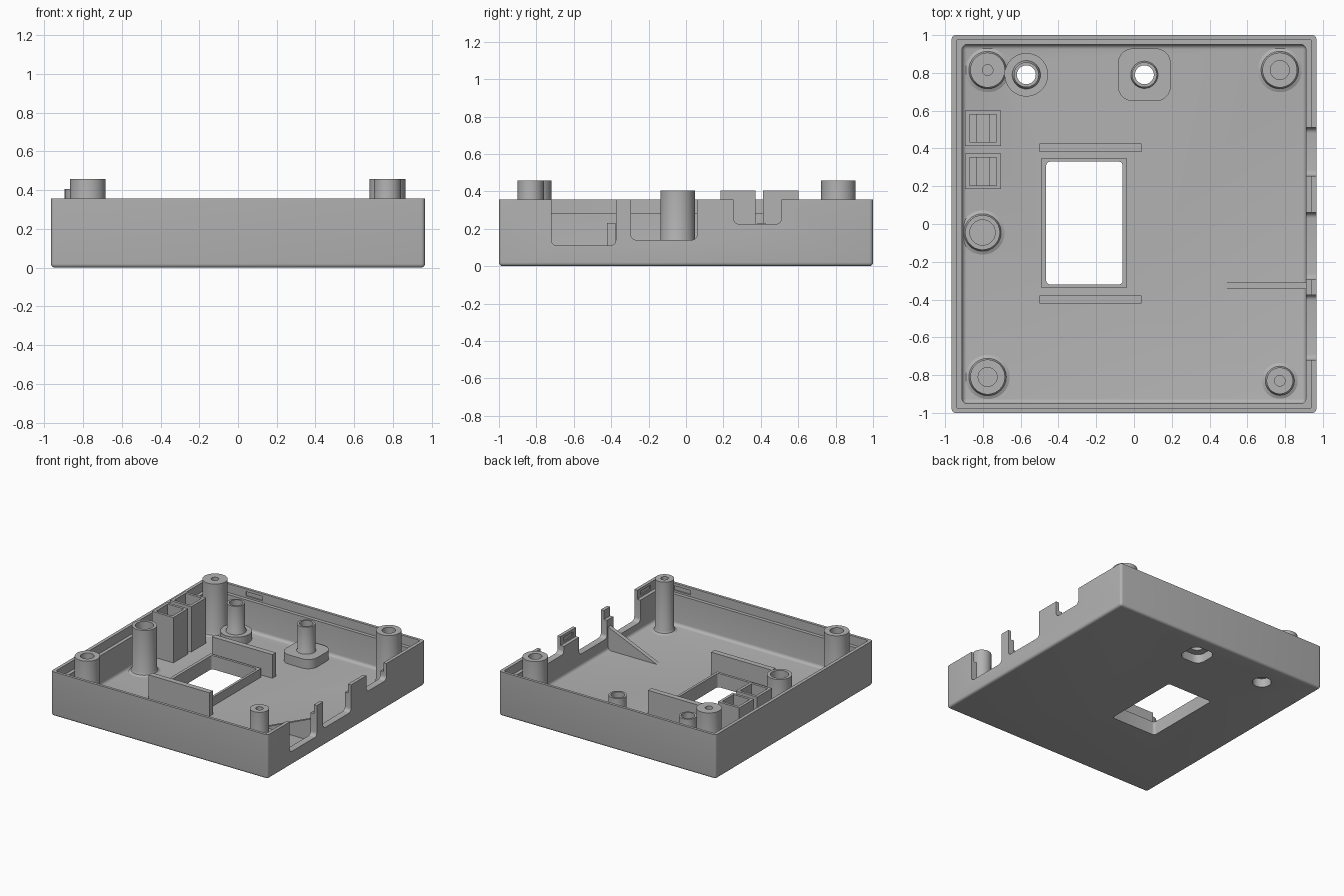
import bpy
import bmesh
import math

cube = bpy.data.objects.get("Cube")
if cube:
    bpy.data.objects.remove(cube, do_unlink=True)

FLOOR = 0.04
RIM = 0.357
BURY = FLOOR - 0.01

grey = bpy.data.materials.new("light_grey_plastic")
grey.use_nodes = True
colour = (0.45, 0.45, 0.45, 1)
grey.diffuse_color = colour
grey.node_tree.nodes["Principled BSDF"].inputs["Base Color"].default_value = colour


def make(name, bm):
    """Turn a bmesh into an object with the shared material."""
    bmesh.ops.recalc_face_normals(bm, faces=bm.faces)
    mesh = bpy.data.meshes.new(name)
    bm.to_mesh(mesh)
    bm.free()
    mesh.materials.append(grey)
    obj = bpy.data.objects.new(name, mesh)
    bpy.context.collection.objects.link(obj)
    return obj


def block(name, x, y, z, bevel=0, axis=None, bottom=False):
    """Box from ranges; rounds edges along one axis and/or the bottom edges."""
    bm = bmesh.new()
    bmesh.ops.create_cube(bm, size=1)
    for v in bm.verts:
        for i, (lo, hi) in enumerate((x, y, z)):
            v.co[i] = lo if v.co[i] < 0 else hi
    if bevel:
        chosen = []
        for e in bm.edges:
            a, b = (v.co for v in e.verts)
            along = axis is not None and abs(a[axis] - b[axis]) > 1e-5
            low = bottom and max(a.z, b.z) < z[0] + 1e-5
            if along or low:
                chosen.append(e)
        bmesh.ops.bevel(bm, geom=chosen, offset=bevel, segments=5,
                        profile=0.5, affect='EDGES')
    return make(name, bm)


def lathe(name, x, y, profile, steps=48):
    """Revolve a radius/height profile about a vertical axis."""
    bm = bmesh.new()
    verts = [bm.verts.new((r, 0, z)) for r, z in profile]
    edges = [bm.edges.new(pair) for pair in zip(verts, verts[1:])]
    bmesh.ops.spin(bm, geom=verts + edges, cent=(0, 0, 0), axis=(0, 0, 1),
                   angle=math.tau, steps=steps, use_merge=False)
    bmesh.ops.remove_doubles(bm, verts=bm.verts, dist=1e-5)
    bmesh.ops.translate(bm, verts=bm.verts, vec=(x, y, 0))
    return make(name, bm)


def cylinder(name, x, y, r, z0, z1):
    return lathe(name, x, y, [(0, z0), (r, z0), (r, z1), (0, z1)])


def cut(obj, cutter):
    """Subtract a helper solid from an object and discard the helper."""
    cutter.hide_render = True
    mod = obj.modifiers.new("cut", 'BOOLEAN')
    mod.operation = 'DIFFERENCE'
    mod.solver = 'EXACT'
    mod.object = cutter
    bpy.context.view_layer.update()
    graph = bpy.context.evaluated_depsgraph_get()
    mesh = bpy.data.meshes.new_from_object(obj.evaluated_get(graph))
    obj.modifiers.clear()
    obj.data = mesh
    bpy.data.objects.remove(cutter, do_unlink=True)


parts = []

# Tray shell with a stepped rim
tray = block("tray", (-0.965, 0.965), (-1, 1), (0, RIM), 0.02, 2, True)
parts.append(tray)
cut(tray, block("cavity", (-0.91, 0.91), (-0.95, 0.95), (FLOOR, 1), 0.025, 2, True))
cut(tray, block("rim_step", (-0.938, 0.938), (-0.978, 0.978), (0.285, 1), 0.012, 2))

# Connector openings in the side wall
for y0, y1, z0 in ((-0.72, -0.375, 0.11), (-0.295, 0.06, 0.14), (0.255, 0.51, 0.225)):
    cut(tray, block("opening", (0.85, 1.1), (y0, y1), (z0, 1), 0.03, 0))

# Shallow snap recesses inside the rim
for x, y in ((0.72, -0.978), (-0.54, 0.978)):
    cut(tray, block("snap", (x - 0.075, x + 0.075), (y - 0.01, y + 0.01), (0.3, 0.335)))
for y in (-0.83, 0.155):
    cut(tray, block("snap", (0.93, 0.948), (y - 0.06, y + 0.06), (0.3, 0.335)))

# Floor window with raised frame
def window_hole():
    return block("window", (-0.465, -0.06), (-0.32, 0.33), (-1, 1), 0.02, 2)


frame = block("window_frame", (-0.49, -0.04), (-0.34, 0.35), (BURY, 0.11))
cut(frame, window_hole())
cut(tray, window_hole())
parts.append(frame)

# Ribs either side of the window
for side, y in (("front", -0.4), ("back", 0.403)):
    parts.append(block(side + "_rib", (-0.5, 0.04), (y - 0.022, y + 0.022), (BURY, 0.23)))

# Solid posts with blind screw holes and filleted feet
for name, x, y, r, hole, top, depth in (
        ("back_right_post", -0.775, 0.815, 0.092, 0.028, 0.457, 0.2),
        ("back_left_post", 0.772, 0.815, 0.092, 0.05, 0.457, 0.12),
        ("front_right_post", -0.775, -0.81, 0.092, 0.05, 0.457, 0.12),
        ("front_left_post", 0.772, -0.83, 0.07, 0.028, 0.457, 0.2),
        ("side_post", -0.802, -0.045, 0.092, 0.067, 0.405, 0.25)):
    parts.append(lathe(name, x, y, [
        (0, top - depth), (hole, top - depth), (hole, top), (r, top),
        (r, FLOOR + 0.025), (r + 0.007, FLOOR + 0.008), (r + 0.025, FLOOR),
        (r + 0.025, BURY), (0, BURY)]))

# Through-bolt bosses, recessed from below
BOLT_Y = 0.79
TUBE = [(0.05, 0.075), (0.05, 0.33), (0.066, 0.33), (0.066, 0.125),
        (0.075, 0.11), (0.075, 0.075), (0.05, 0.075)]


def round_pocket():
    return cylinder("pocket", -0.57, BOLT_Y, 0.07, -1, 0.07)


def square_pocket():
    return block("pocket", (-0.045, 0.155), (0.69, 0.89), (-1, 0.07), 0.06, 2)


round_base = cylinder("round_boss_base", -0.57, BOLT_Y, 0.115, BURY, 0.105)
square_base = block("square_boss_base", (-0.085, 0.195), (0.65, 0.93), (BURY, 0.115), 0.08, 2)
for name, base, x, pocket in (("round", round_base, -0.57, round_pocket),
                              ("square", square_base, 0.055, square_pocket)):
    cut(base, pocket())
    cut(base, cylinder("bolt_hole", x, BOLT_Y, 0.05, -1, 1))
    cut(tray, pocket())
    parts += [base, lathe(name + "_boss_tube", x, BOLT_Y, TUBE)]

# Hollow side boxes with a ridge inside
for name, y in (("front", 0.278), ("back", 0.507)):
    box = block(name + "_box", (-0.895, -0.705), (y - 0.094, y + 0.094), (BURY, 0.405))
    cut(box, block("box_hollow", (-0.872, -0.728), (y - 0.073, y + 0.073), (0.1, 1)))
    parts.append(box)
    parts.append(block(name + "_box_ridge", (-0.835, -0.763), (y - 0.073, y + 0.073), (0.09, 0.14)))

# Triangular gusset bracing the slim wall pillar
bm = bmesh.new()
face = bm.faces.new([bm.verts.new((x, -0.343, z)) for x, z in
                     ((0.475, FLOOR), (0.475, BURY), (0.92, BURY), (0.92, 0.23))])
extruded = bmesh.ops.extrude_face_region(bm, geom=[face])["geom"]
bmesh.ops.translate(bm, verts=[g for g in extruded if isinstance(g, bmesh.types.BMVert)],
                    vec=(0, 0.033, 0))
parts.append(make("gusset", bm))

# Smooth the rounded surfaces, keep edges crisp
bpy.ops.object.select_all(action='DESELECT')
for obj in parts:
    obj.select_set(True)
    bpy.context.view_layer.objects.active = obj
bpy.ops.object.shade_smooth_by_angle(angle=math.radians(35))
